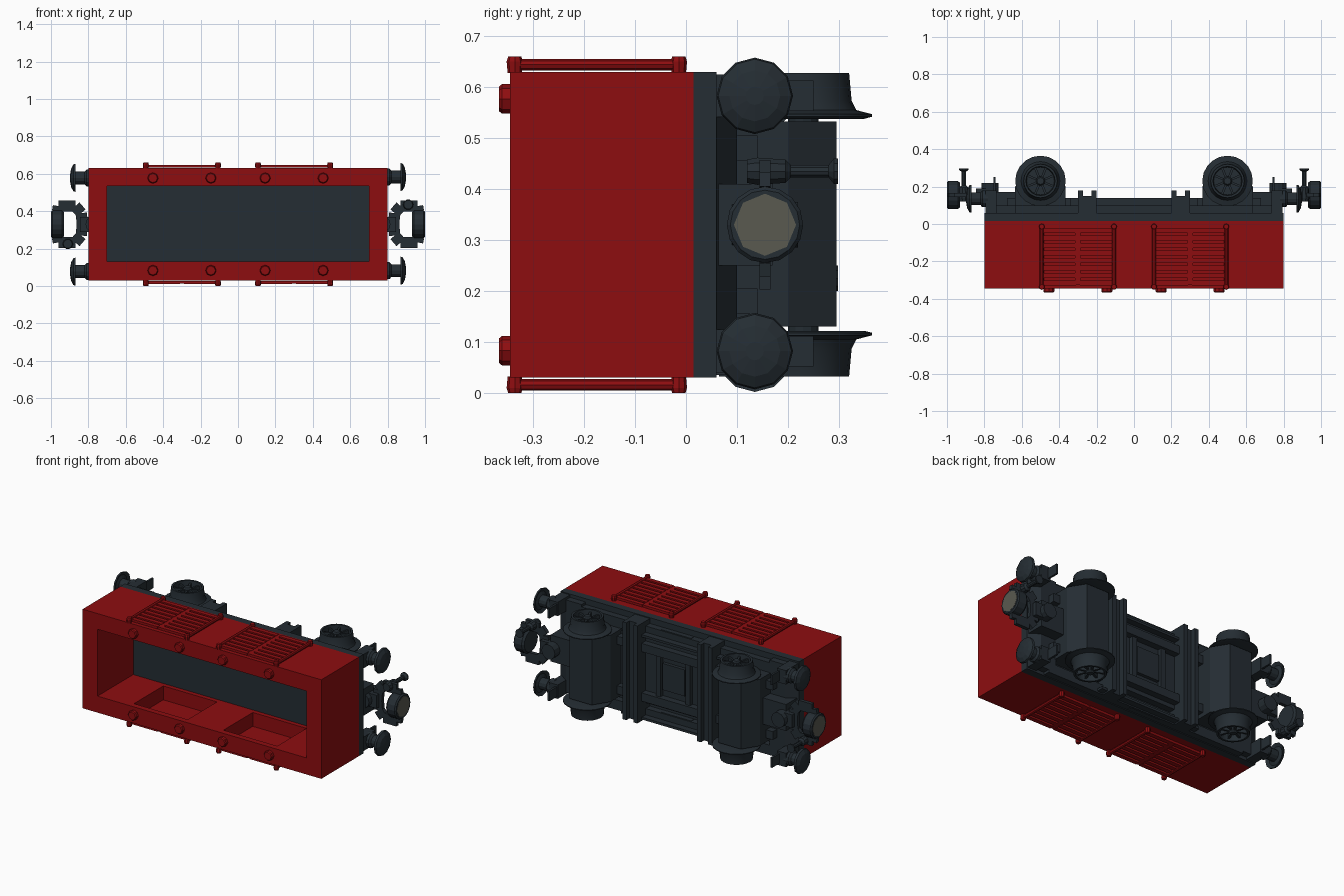
import bpy, bmesh, math
from mathutils import Vector, Matrix

if "Cube" in bpy.data.objects:
    bpy.data.objects.remove(bpy.data.objects["Cube"])

ZC = 0.33  # height of the wagon's centre line


def material(name, rgb):
    m = bpy.data.materials.new(name)
    m.diffuse_color = (*rgb, 1)
    m.use_nodes = True
    m.node_tree.nodes["Principled BSDF"].inputs["Base Color"].default_value = m.diffuse_color
    return m


RED = material("red_paint", (0.27, 0.004, 0.005))
DARK = material("dark_metal", (0.018, 0.026, 0.033))
GREY = material("coupling_face_grey", (0.1, 0.1, 0.08))
# Half-turn about the y axis through the centre line, for the opposite end
HALF_TURN = Matrix.Translation((0, 0, ZC)) @ Matrix.Rotation(math.pi, 4, 'Y') @ Matrix.Translation((0, 0, -ZC))


def finish(bm, name, mat, smooth=False):
    bmesh.ops.recalc_face_normals(bm, faces=bm.faces)
    me = bpy.data.meshes.new(name)
    bm.to_mesh(me)
    bm.free()
    me.materials.append(mat)
    ob = bpy.data.objects.new(name, me)
    bpy.context.collection.objects.link(ob)
    if smooth:
        bpy.ops.object.select_all(action='DESELECT')
        ob.select_set(True)
        bpy.context.view_layer.objects.active = ob
        bpy.ops.object.shade_smooth_by_angle(angle=math.radians(35))
    return ob


def prism(name, pts, plane, a, b, mat):
    """Extrude a 2D outline lying in plane 'xy' or 'xz' along the remaining axis."""
    put = (lambda u, v, w: (u, v, w)) if plane == 'xy' else (lambda u, v, w: (u, w, v))
    bm = bmesh.new()
    f = bm.faces.new([bm.verts.new(put(u, v, a)) for u, v in pts])
    ext = bmesh.ops.extrude_face_region(bm, geom=[f])['geom']
    d = (0, 0, b - a) if plane == 'xy' else (0, b - a, 0)
    bmesh.ops.translate(bm, vec=d, verts=[e for e in ext if isinstance(e, bmesh.types.BMVert)])
    return finish(bm, name, mat)


def box(name, x0, x1, y0, y1, z0, z1, mat=DARK):
    return prism(name, [(x0, y0), (x1, y0), (x1, y1), (x0, y1)], 'xy', z0, z1, mat)


def lathe(name, profile, origin, axis, n, mat=DARK, smooth=False):
    """Revolve (radius, height) points around an axis and cap both ends."""
    bm = bmesh.new()
    q = Vector(axis).to_track_quat('Z', 'Y')
    rings = []
    for r, h in profile:
        rings.append([bm.verts.new(Vector(origin) + q @ Vector((
            r * math.cos(2 * math.pi * i / n), r * math.sin(2 * math.pi * i / n), h))) for i in range(n)])
    for a, b in zip(rings, rings[1:]):
        for i in range(n):
            bm.faces.new((a[i], a[(i + 1) % n], b[(i + 1) % n], b[i]))
    bm.faces.new(rings[0])
    bm.faces.new(rings[-1])
    return finish(bm, name, mat, smooth)


def bar(name, p, q, w, h, mat=DARK):
    p, q = Vector(p), Vector(q)
    bm = bmesh.new()
    bmesh.ops.create_cube(bm, size=1)
    rot = (q - p).to_track_quat('Z', 'Y').to_matrix().to_4x4()
    bmesh.ops.transform(bm, verts=bm.verts, matrix=Matrix.Translation((p + q) / 2) @ rot
                        @ Matrix.Diagonal((w, h, (q - p).length, 1)))
    return finish(bm, name, mat)


def turned_copy(parts):
    for ob in parts:
        me = ob.data.copy()
        me.transform(HALF_TURN)
        bpy.context.collection.objects.link(bpy.data.objects.new(ob.name + "_opposite", me))


# Red hopper body with open mouth and four side openings
body = box("wagon_body", -0.8, 0.8, -0.345, 0.015, 0.03, 0.63, RED)
cutters = [box("mouth_cutter", -0.7, 0.7, -0.5, 0.002, 0.13, 0.535, RED)]
for s in (-1, 1):
    cutters.append(box("door_cutter", *sorted((s * 0.12, s * 0.48)), -0.31, -0.03, -0.1, 0.8, RED))
for c in cutters:
    c.hide_render = True
    mod = body.modifiers.new("cut", 'BOOLEAN')
    mod.operation, mod.solver, mod.object = 'DIFFERENCE', 'EXACT', c
bpy.context.view_layer.objects.active = body
for mod in list(body.modifiers):
    bpy.ops.object.modifier_apply(modifier=mod.name)
for c in cutters:
    bpy.data.objects.remove(c)
box("hopper_floor", -0.7, 0.7, -0.003, 0.01, 0.13, 0.535)

# Slatted doors on one side, copied to the other by the half-turn
doors = []
for x0, x1 in ((-0.505, -0.095), (0.095, 0.505)):
    doors.append(box("door_panel", x0 + 0.025, x1 - 0.025, -0.31, -0.03, 0.033, 0.046, RED))
    for i in range(8):
        y = -0.315 + i * 0.04
        for a, b in ((x0 + 0.02, x0 + 0.195), (x0 + 0.215, x1 - 0.02)):
            doors.append(box("door_slat", a, b, y - 0.013, y + 0.013, 0.012, 0.026, RED))
    doors.append(box("door_mid_post", x0 + 0.19, x0 + 0.22, -0.325, -0.025, 0.014, 0.027, RED))
    for x in (x0 + 0.012, x1 - 0.012):
        doors.append(lathe("door_hinge_rod", [(0.011, 0), (0.011, 0.32)], (x, -0.335, 0.016), (0, 1, 0), 8, RED))
        for y in (-0.336, -0.014):
            doors.append(lathe("door_hinge_foot", [(0.013, 0), (0.016, 0.01), (0.014, 0.032)],
                               (x, y, 0), (0, 0, 1), 8, RED))
    # Rim pegs above each door
    for x in (x0 + 0.05, x1 - 0.05):
        doors.append(lathe("rim_peg", [(0.024, 0), (0.029, 0.006), (0.029, 0.022)],
                           (x, -0.367, 0.083), (0, 1, 0), 8, RED))
turned_copy(doors)

# Chassis plate and longitudinal frame
box("chassis_plate", -0.8, 0.8, 0.015, 0.06, 0.03, 0.63)
prism("chassis_core", [(-0.74, 0.055), (0.74, 0.055), (0.66, 0.1), (-0.66, 0.1)], 'xy', 0.13, 0.53, DARK)
for z in (0.065, 0.565):
    box("sole_bar_lower", -0.68, 0.68, 0.055, 0.1, z - 0.03, z + 0.03)
    box("sole_bar_upper", -0.34, 0.34, 0.1, 0.138, z - 0.022, z - 0.008)
    box("sole_bar_slot_trim", -0.1, 0.1, 0.065, 0.095, z - 0.033, z + 0.033)
for z in (0.18, 0.48):
    box("long_beam", -0.68, 0.68, 0.09, 0.14, z - 0.025, z + 0.025)
# Underfloor panels between the beams
for x in (-0.1, 0.1):
    box("cross_rib", x - 0.015, x + 0.015, 0.09, 0.125, 0.16, 0.5)
box("centre_panel", -0.075, 0.075, 0.09, 0.12, 0.25, 0.41)

for s in (-1, 1):
    # Cross beams with a raised pair of ribs
    box("cross_beam", s * 0.25 - 0.05, s * 0.25 + 0.05, 0.055, 0.15, 0.035, 0.625)
    for dx in (-0.037, 0.037):
        box("cross_beam_rib", s * 0.25 + dx - 0.013, s * 0.25 + dx + 0.013, 0.14, 0.18, 0.035, 0.625)
    # Axle housing with chamfered edges
    cx = s * 0.5
    prism("axle_housing", [(cx - 0.135, 0.06), (cx + 0.135, 0.06), (cx + 0.135, 0.2), (cx + 0.075, 0.295),
                           (cx - 0.075, 0.295), (cx - 0.135, 0.2)], 'xy', 0.13, 0.533, DARK)
    lathe("axle", [(0.03, 0), (0.03, 0.52)], (cx, 0.23, 0.07), (0, 0, 1), 12)
    # Flanged spoked wheels
    for d, z in ((-1, 0.122), (1, 0.538)):
        lathe("wheel", [(0.12, 0), (0.135, 0.004), (0.135, 0.009), (0.104, 0.017), (0.095, 0.035), (0.09, 0.09),
                        (0.078, 0.09), (0.074, 0.05)], (cx, 0.23, z), (0, 0, d), 20, DARK, True)
        lathe("wheel_hub", [(0.024, 0.04), (0.024, 0.08), (0.018, 0.088)], (cx, 0.23, z), (0, 0, d), 12)
        for k in range(8):
            a = k * math.pi / 4 + math.pi / 8
            u = Vector((math.cos(a), math.sin(a), 0))
            c = Vector((cx, 0.23, z + d * 0.063))
            bar("wheel_spoke", c + u * 0.015, c + u * 0.077, 0.012, 0.026)

# One end assembly, copied to the other end by the half-turn
end = []
for z in (0.082, 0.583):
    # Buffers with domed heads and square mounts
    end.append(lathe("buffer", [(0.045, 0), (0.045, 0.03), (0.034, 0.04), (0.034, 0.09), (0.055, 0.097),
                                (0.075, 0.088), (0.072, 0.1), (0.05, 0.112), (0.018, 0.118)],
                     (0.78, 0.135, z), (1, 0, 0), 12))
    end.append(box("buffer_mount", 0.735, 0.795, 0.055, 0.178, z - 0.042, z + 0.042))
    end.append(box("buffer_step", 0.74, 0.752, 0.17, 0.25, z - 0.03, z + 0.03))
end.append(prism("buffer_beam", [(0.63, 0.06), (0.795, 0.06), (0.735, 0.1), (0.63, 0.1)], 'xy', 0.05, 0.61, DARK))
# Coupling mount and pivot
end.append(box("coupling_mount", 0.63, 0.79, 0.055, 0.17, 0.25, 0.41))
end.append(lathe("coupling_pivot", [(0.045, 0), (0.045, 0.13)], (0.77, 0.09, ZC), (0, 1, 0), 12))
end.append(box("coupling_neck", 0.78, 0.845, 0.12, 0.19, 0.29, 0.37))
# Fork-shaped arms holding the round coupler
path = [(0.965, 0.07), (0.96, 0.097), (0.87, 0.097), (0.838, 0.06), (0.832, 0),
        (0.838, -0.06), (0.87, -0.097), (0.96, -0.097), (0.965, -0.07)]
for p, q in zip(path, path[1:]):
    end.append(bar("coupling_fork", (p[0], 0.155, ZC + p[1]), (q[0], 0.155, ZC + q[1]), 0.022, 0.06))
end.append(lathe("coupler_drum", [(0.065, 0), (0.075, 0.012), (0.075, 0.062), (0.068, 0.069)],
                 (0.93, 0.155, ZC), (1, 0, 0), 16))
end.append(lathe("coupler_face", [(0.061, 0.05), (0.061, 0.072)], (0.928, 0.155, ZC), (1, 0, 0), 8, GREY))
# Release pin beside the coupler
end.append(lathe("release_pin", [(0.024, 0), (0.028, 0.02), (0.024, 0.075), (0.013, 0.085), (0.013, 0.16),
                                 (0.026, 0.17), (0.026, 0.178)], (0.91, 0.12, 0.435), (0, 1, 0), 10))
turned_copy(end)
